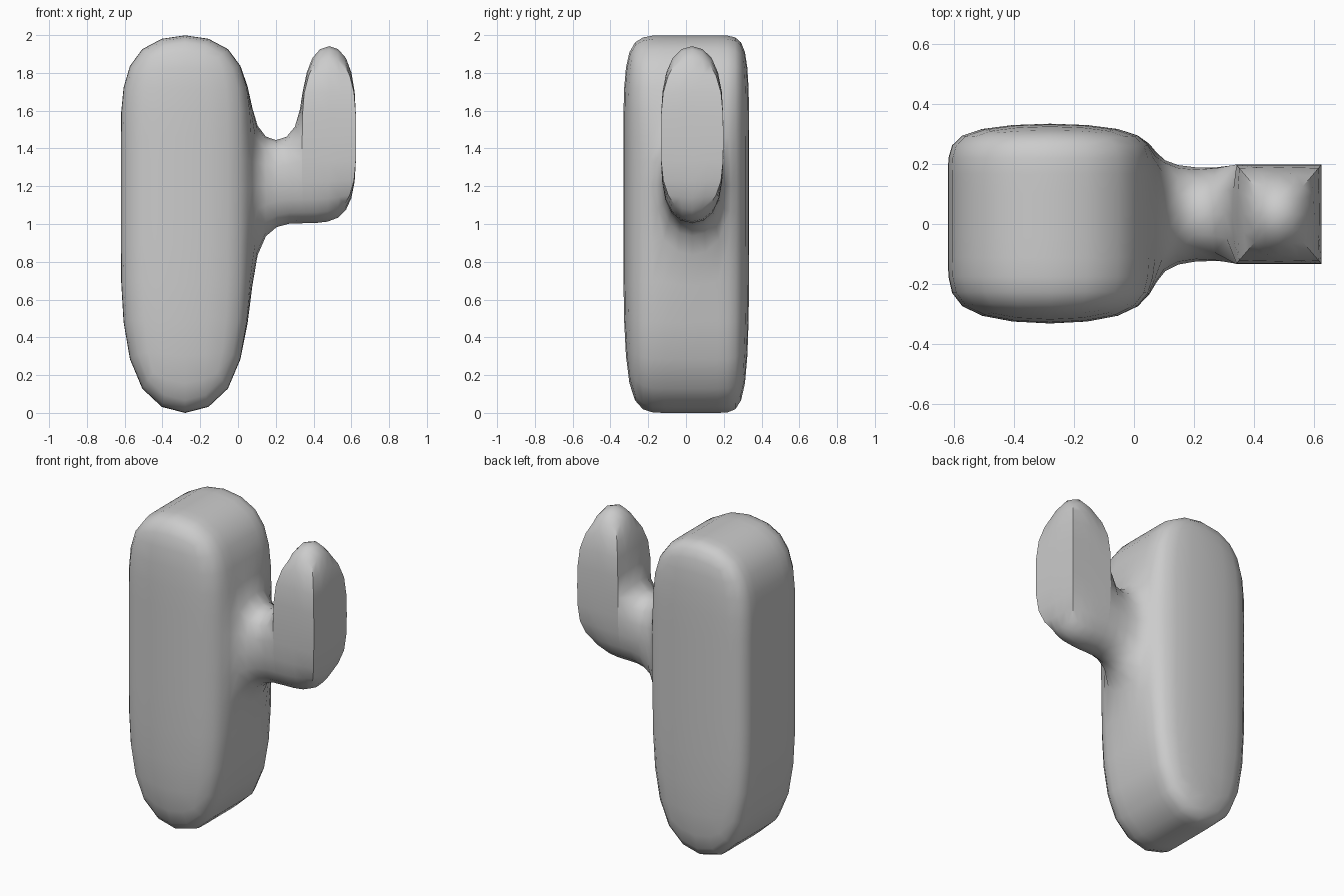
import bpy, bmesh

if "Cube" in bpy.data.objects:
    bpy.data.objects.remove(bpy.data.objects["Cube"])

# Grid planes of the control cage
xs = [-0.62, 0.06, 0.34, 0.625]
ys = [-0.34, -0.133, 0.198, 0.34]
zs = [-0.043, 0.985, 1.44, 2.023]
ARM_TOP = 1.985

# Filled cells: body column, then neck, elbow and upright arm
cells = {(0, j, k) for j in range(3) for k in range(3)}
cells |= {(1, 1, 1), (2, 1, 1), (2, 1, 2)}

bm = bmesh.new()
verts = {}


def vert(i, j, k):
    if (i, j, k) not in verts:
        z = ARM_TOP if i >= 2 and k == 3 else zs[k]
        verts[i, j, k] = bm.verts.new((xs[i], ys[j], z))
    return verts[i, j, k]


# Skin the outside of the filled cells
for c in sorted(cells):
    for axis in range(3):
        for side in (0, 1):
            n = list(c)
            n[axis] += 1 if side else -1
            if tuple(n) in cells:
                continue
            u, v = (axis + 1) % 3, (axis + 2) % 3
            quad = []
            for du, dv in ((0, 0), (1, 0), (1, 1), (0, 1)):
                p = list(c)
                p[axis] += side
                p[u] += du
                p[v] += dv
                quad.append(vert(*p))
            bm.faces.new(quad if side else quad[::-1])

# Sharp upright corners of the arm
crease = bm.edges.layers.float.new("crease_edge")
for i in (2, 3):
    for j in (1, 2):
        for k in (1, 2):
            e = bm.edges.get((verts[i, j, k], verts[i, j, k + 1]))
            e[crease] = 1.0
            e.smooth = False

for f in bm.faces:
    f.smooth = True
bmesh.ops.recalc_face_normals(bm, faces=bm.faces[:])

mesh = bpy.data.meshes.new("cactus")
bm.to_mesh(mesh)
bm.free()
obj = bpy.data.objects.new("cactus", mesh)
bpy.context.collection.objects.link(obj)

# Rounded finish
sub = obj.modifiers.new("rounding", 'SUBSURF')
sub.levels = 2
sub.render_levels = 2
